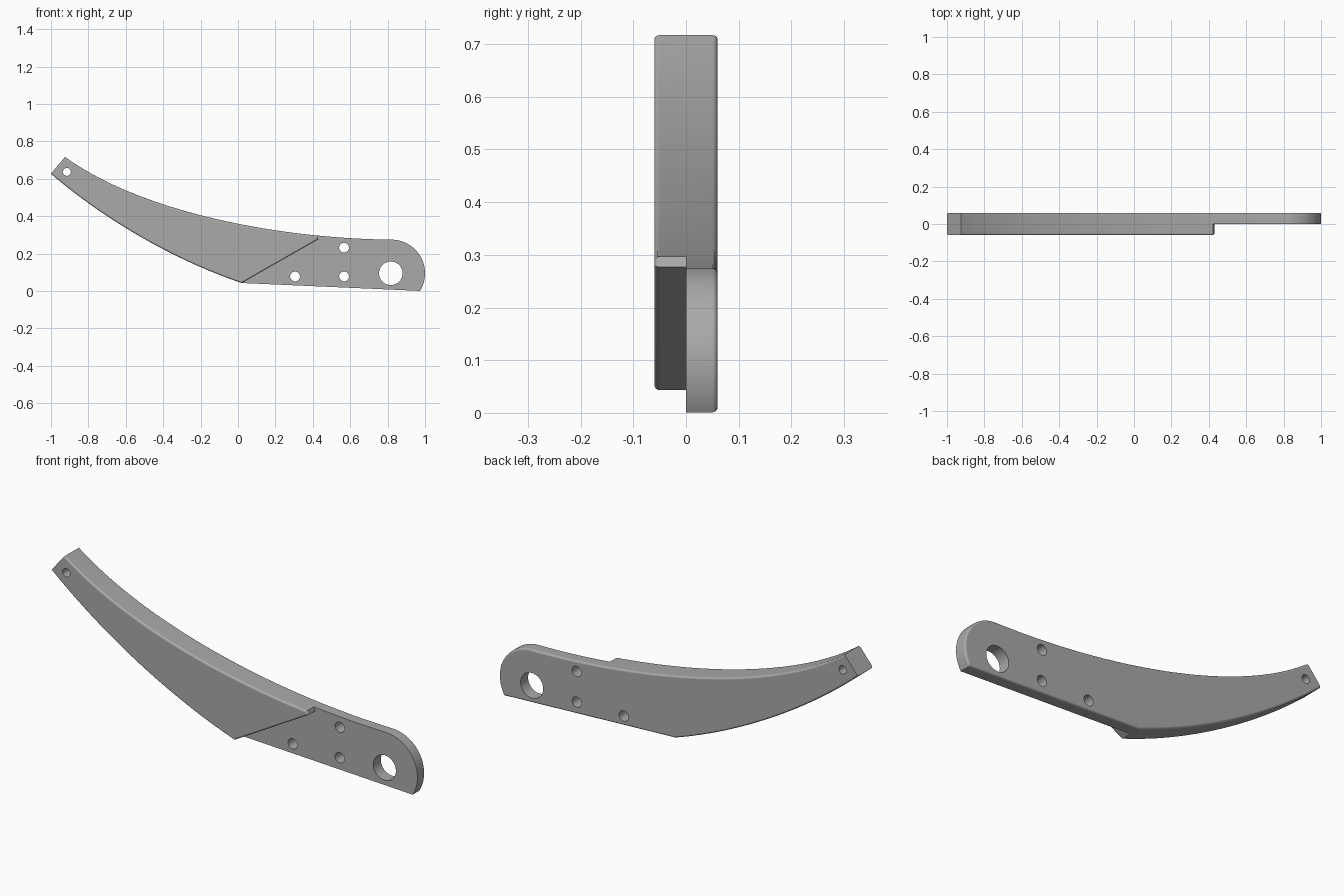
import bpy, bmesh, math
from mathutils import Vector, Matrix

if "Cube" in bpy.data.objects:
    bpy.data.objects.remove(bpy.data.objects["Cube"])

HALF = 0.06      # half thickness
FILLET = 0.01


def bezier(points, t0, t1, steps):
    a, b, c, d = (Vector(p) for p in points)
    out = []
    for i in range(steps + 1):
        t = t0 + (t1 - t0) * i / steps
        s = 1 - t
        out.append(a * s**3 + b * 3 * s * s * t + c * 3 * s * t * t + d * t**3)
    return out


# Outline pieces in (x, z), running clockwise from the tip
top_curve = [(-0.925, 0.717), (-0.5, 0.41), (0.25, 0.28), (0.82, 0.275)]
low_curve = [(0.02, 0.043), (-0.32, 0.157), (-0.7, 0.369), (-1, 0.627)]
top_pad = bezier(top_curve, 0, 0.78, 28)
top_plate = bezier(top_curve, 0.78, 1, 8)[1:]
round_end = [Vector((0.82 + 0.18 * math.cos(a), 0.095 + 0.18 * math.sin(a)))
             for a in (math.radians(90 - 121.5 * i / 28) for i in range(1, 29))]
belly = bezier(low_curve, 0, 1, 28)
step_corner = Vector((0.43, 0.277))

plate = top_pad + top_plate + round_end + belly
pad = top_pad + [step_corner] + belly
ledge = [top_pad[-1]] + top_plate + round_end + [belly[0], step_corner]

# Solid: full outline behind, thicker pad in front, flat ledge between them
bm = bmesh.new()
cache = {}


def vert(p, y):
    key = (round(p.x, 5), y, round(p.y, 5))
    if key not in cache:
        cache[key] = bm.verts.new((p.x, y, p.y))
    return cache[key]


def face(points, y):
    bm.faces.new([vert(p, y) for p in points])


def wall(loop, y0, y1):
    for p, q in zip(loop, loop[1:] + loop[:1]):
        bm.faces.new([vert(p, y0), vert(q, y0), vert(q, y1), vert(p, y1)])


face(plate, HALF)
face(pad, -HALF)
face(ledge, 0.0)
wall(plate, 0.0, HALF)
wall(pad, -HALF, 0.0)
bmesh.ops.recalc_face_normals(bm, faces=bm.faces)

# Round the outer rims, leaving the cut tip square
tip = {(round(p.x, 4), round(p.y, 4)) for p in (top_pad[0], belly[-1])}


def on_rim(e):
    a, b = (v.co for v in e.verts)
    flat = abs(a.y - b.y) < 1e-5 and abs(abs(a.y) - HALF) < 1e-5
    return flat and not all((round(c.x, 4), round(c.z, 4)) in tip for c in (a, b))


bmesh.ops.bevel(bm, geom=[e for e in bm.edges if on_rim(e)], offset=FILLET,
                offset_type='OFFSET', segments=4, profile=0.5,
                affect='EDGES', clamp_overlap=False)
mesh = bpy.data.meshes.new("curved_arm")
bm.to_mesh(mesh)
bm.free()
arm = bpy.data.objects.new("curved_arm", mesh)
bpy.context.collection.objects.link(arm)

# Pivot, bolt and tip holes
holes = [(0.817, 0.095, 0.063), (0.305, 0.078, 0.026), (0.567, 0.078, 0.026),
         (0.567, 0.232, 0.026), (-0.915, 0.637, 0.021)]
bm = bmesh.new()
for x, z, r in holes:
    bmesh.ops.create_cone(bm, cap_ends=True, segments=40, radius1=r, radius2=r, depth=0.4,
                          matrix=Matrix.Translation((x, 0, z)) @ Matrix.Rotation(math.pi / 2, 4, 'X'))
cut_mesh = bpy.data.meshes.new("hole_cutter")
bm.to_mesh(cut_mesh)
bm.free()
cutter = bpy.data.objects.new("hole_cutter", cut_mesh)
bpy.context.collection.objects.link(cutter)
cutter.hide_render = True

cut = arm.modifiers.new("holes", 'BOOLEAN')
cut.operation = 'DIFFERENCE'
cut.solver = 'EXACT'
cut.object = cutter
bpy.ops.object.select_all(action='DESELECT')
bpy.context.view_layer.objects.active = arm
arm.select_set(True)
bpy.ops.object.modifier_apply(modifier=cut.name)
bpy.data.objects.remove(cutter)

# Single grey finish, smooth curves with crisp edges
grey = bpy.data.materials.new("grey_metal")
grey.use_nodes = True
colour = (0.4, 0.4, 0.4, 1)
grey.diffuse_color = colour
grey.node_tree.nodes["Principled BSDF"].inputs["Base Color"].default_value = colour
arm.data.materials.clear()
arm.data.materials.append(grey)
bpy.ops.object.shade_smooth_by_angle(angle=math.radians(35))
weighted = arm.modifiers.new("even_shading", 'WEIGHTED_NORMAL')
weighted.keep_sharp = True
